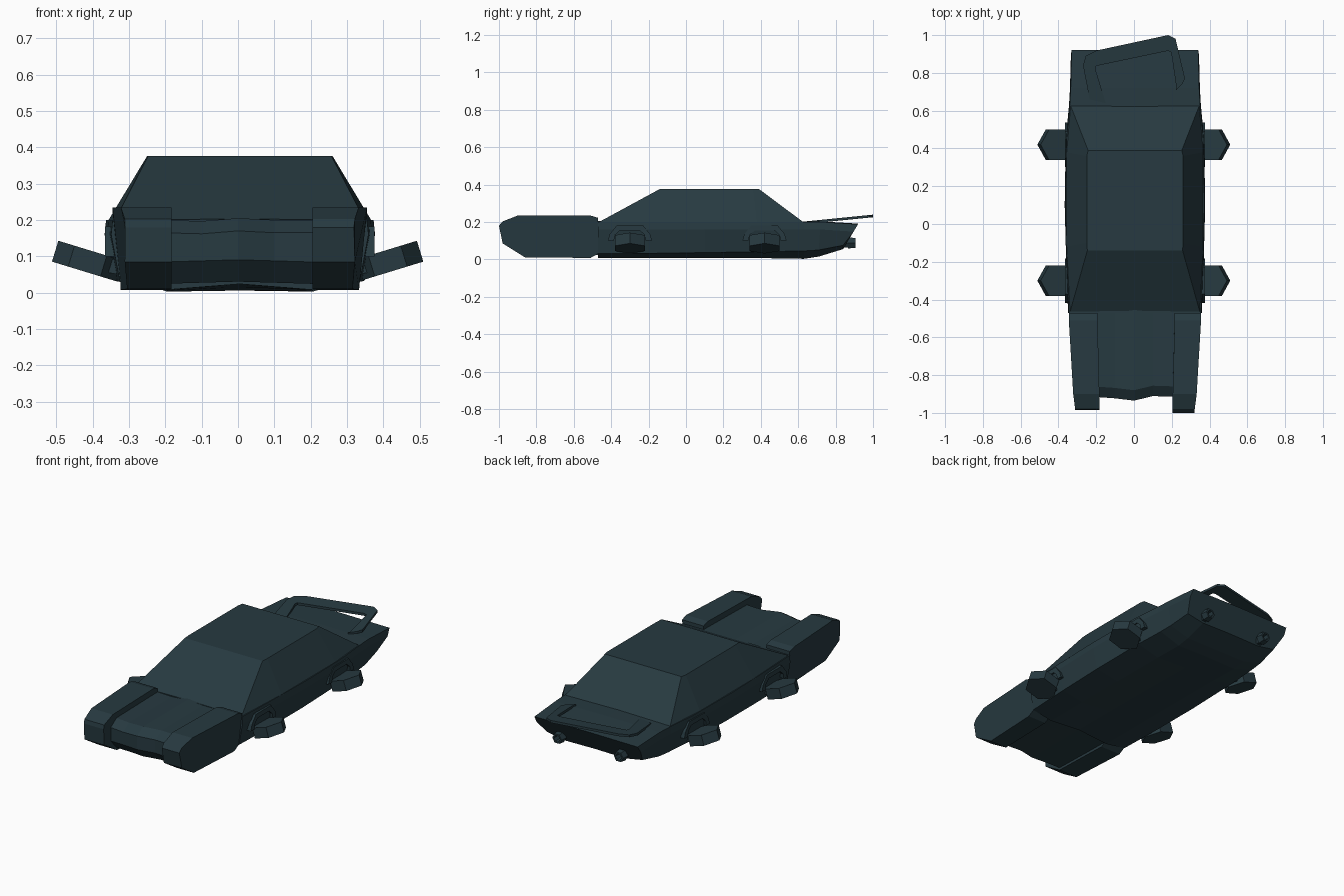
import bpy, bmesh, math
from mathutils import Matrix, Vector

if "Cube" in bpy.data.objects:
    bpy.data.objects.remove(bpy.data.objects["Cube"])

paint = bpy.data.materials.new("dark teal paint")
paint.diffuse_color = (0.020, 0.042, 0.052, 1)
paint.use_nodes = True
paint.node_tree.nodes["Principled BSDF"].inputs["Base Color"].default_value = paint.diffuse_color
CX = 0.005  # body centre line


def finish(name, bm):
    bmesh.ops.recalc_face_normals(bm, faces=bm.faces)
    me = bpy.data.meshes.new(name)
    bm.to_mesh(me)
    bm.free()
    me.materials.append(paint)
    ob = bpy.data.objects.new(name, me)
    bpy.context.collection.objects.link(ob)
    return ob


def loft(name, rings, caps=True):
    """Skin a list of equal-length point rings."""
    bm = bmesh.new()
    vs = [[bm.verts.new(p) for p in r] for r in rings]
    n = len(rings[0])
    for a, b in zip(vs, vs[1:]):
        for i in range(n):
            j = (i + 1) % n
            bm.faces.new((a[i], a[j], b[j], b[i]))
    if caps:
        bm.faces.new(vs[0])
        bm.faces.new(vs[-1])
    return finish(name, bm)


# Lower body: sections along y
# (y top, y bottom, half width top, z top, half width sill, z sill, z bottom, z bottom centre)
stations = [(-.47, -.47, .350, .20, .330, .030, .008, .024),
            (-.20, -.20, .360, .20, .340, .032, .008, .024),
            (.10, .10, .368, .20, .345, .036, .008, .022),
            (.45, .45, .362, .20, .340, .042, .006, .015),
            (.63, .63, .345, .20, .330, .045, .003, .006),
            (.72, .71, .340, .20, .325, .050, .015, .015),
            (.92, .84, .335, .188, .310, .075, .055, .058)]
rings = []
for yt, yb, wt, zt, ws, zs, zb, zc in stations:
    half = [(wt, yt, zt), (wt + .004, yt * .7 + yb * .3, zt - .04), (ws, yb, zs), (.20, yb, zb)]
    ring = [(CX + x, y, z) for x, y, z in half] + [(CX, yb, zc)]
    ring += [(CX - x, y, z) for x, y, z in reversed(half)] + [(CX, yt, zt + .003)]
    rings.append(ring)
loft("lower_body", rings)

# Cabin: sloped glasshouse with flat roof
def plan(points, z):
    left = [(CX - w, y, z) for w, y in points]
    return left + [(CX + w, y, z) for w, y in reversed(points)]

loft("cabin", [plan([(.345, -.47), (.363, -.12), (.363, .38), (.342, .63)], .197),
               plan([(.252, -.14), (.255, -.10), (.255, .36), (.248, .39)], .376)])

# Hood between the fenders, bowed along x
hood = [(-.45, .20), (-.86, .20), (-.915, .165), (-.915, .08), (-.86, .02), (-.45, .02)]
rings = []
for x, dy, dz in ((-.21, 0, 0), (-.1, -.008, -.003), (0, -.02, .005), (.1, .004, 0), (.22, 0, 0)):
    rings.append([(x, y + (dy if y < -.5 else 0),
                   z + (dz if z > .1 else .004 + (.22 - abs(x)) * .03)) for y, z in hood])
loft("hood", rings)

# Front fenders: chamfered boxes tapering toward the nose
fender = [(-.47, .222), (-.51, .234), (-.90, .234), (-.98, .203), (-1.0, .18),
          (-.98, .085), (-.86, .010), (-.51, .008), (-.47, .03)]


def fender_outer(y, z):
    t = max(0, (-y - .72) / .28)
    return .350 - .036 * t - (.022 if z < .05 else 0)


for side, name in ((-1, "left"), (1, "right")):
    shift = .012 if side < 0 else 0
    rings = []
    for inner in (True, False):
        ring = []
        for y, z in fender:
            y = max(y, -.985) if side < 0 else y
            x = (.20 if y < -.7 else .21) - shift if inner else fender_outer(y, z)
            ring.append((CX + side * x, y, z))
        rings.append(ring)
    loft(name + "_front_fender", rings)

# Wheel arches: trapezoid flares on the body sides
outer = [(-.118, .10), (-.108, .135), (-.07, .182), (.07, .182), (.108, .135), (.118, .10)]
inner = [(.085, .10), (.08, .13), (.052, .155), (-.052, .155), (-.08, .13), (-.085, .10)]
for yc, end in ((-.30, "front"), (.42, "rear")):
    for side, name in ((-1, "left"), (1, "right")):
        loft(f"{end}_{name}_wheel_arch",
             [[(CX + side * x, yc + y, z) for y, z in outer + inner] for x in (.33, .371)])

        # Folded hexagonal wheel, lying almost flat and tilted up outward
        bm = bmesh.new()
        bmesh.ops.create_cone(bm, cap_ends=True, segments=6, radius1=.093, radius2=.093, depth=.06)
        bm.verts.ensure_lookup_table()
        turn = 0 if any(abs(v.co.y) < 1e-4 for v in bm.verts) else math.pi / 6
        m = (Matrix.Translation((side * .413 - .001, yc, .087))
             @ Matrix.Rotation(-side * math.radians(17), 4, 'Y')
             @ Matrix.Rotation(turn, 4, 'Z'))
        bmesh.ops.transform(bm, matrix=m, verts=bm.verts)
        finish(f"{end}_{name}_wheel", bm)

        # Axle stub joining wheel and body
        loft(f"{end}_{name}_axle",
             [[(side * x, yc + y, z0 + z) for y, z in ((-.05, -.02), (.05, -.02), (.05, .02), (-.05, .02))]
              for x, z0 in ((.30, .065), (.40, .083))])

# Exhaust nozzles with recessed ends
for side, name in ((-1, "left"), (1, "right")):
    rings = []
    for y, r in ((.80, .027), (.865, .027), (.865, .035), (.905, .030), (.905, .02), (.87, .016)):
        rings.append([(CX + side * .2 + r * math.cos(k * math.pi / 3), y,
                       .088 + r * math.sin(k * math.pi / 3)) for k in range(6)])
    loft(name + "_exhaust", rings)

# Skewed loop spoiler rising over the rear deck
path_out = [(-.235, .66), (-.27, .84), (-.255, .89), (-.20, .918), (.18, 1.0), (.22, .98), (.27, .77), (.255, .74)]
path_in = [(-.15, .64), (-.195, .79), (-.205, .82), (-.20, .837), (.18, .917), (.197, .91), (.225, .72), (.22, .705)]
rings = []
for (xo, yo), (xi, yi) in zip(path_out, path_in):
    zo, zi = (.203 + (y - .64) * .1 for y in (yo, yi))
    rings.append([(xo, yo, zo), (xi, yi, zi), (xi, yi, zi - .014), (xo, yo, zo - .014)])
loft("rear_spoiler", rings)
